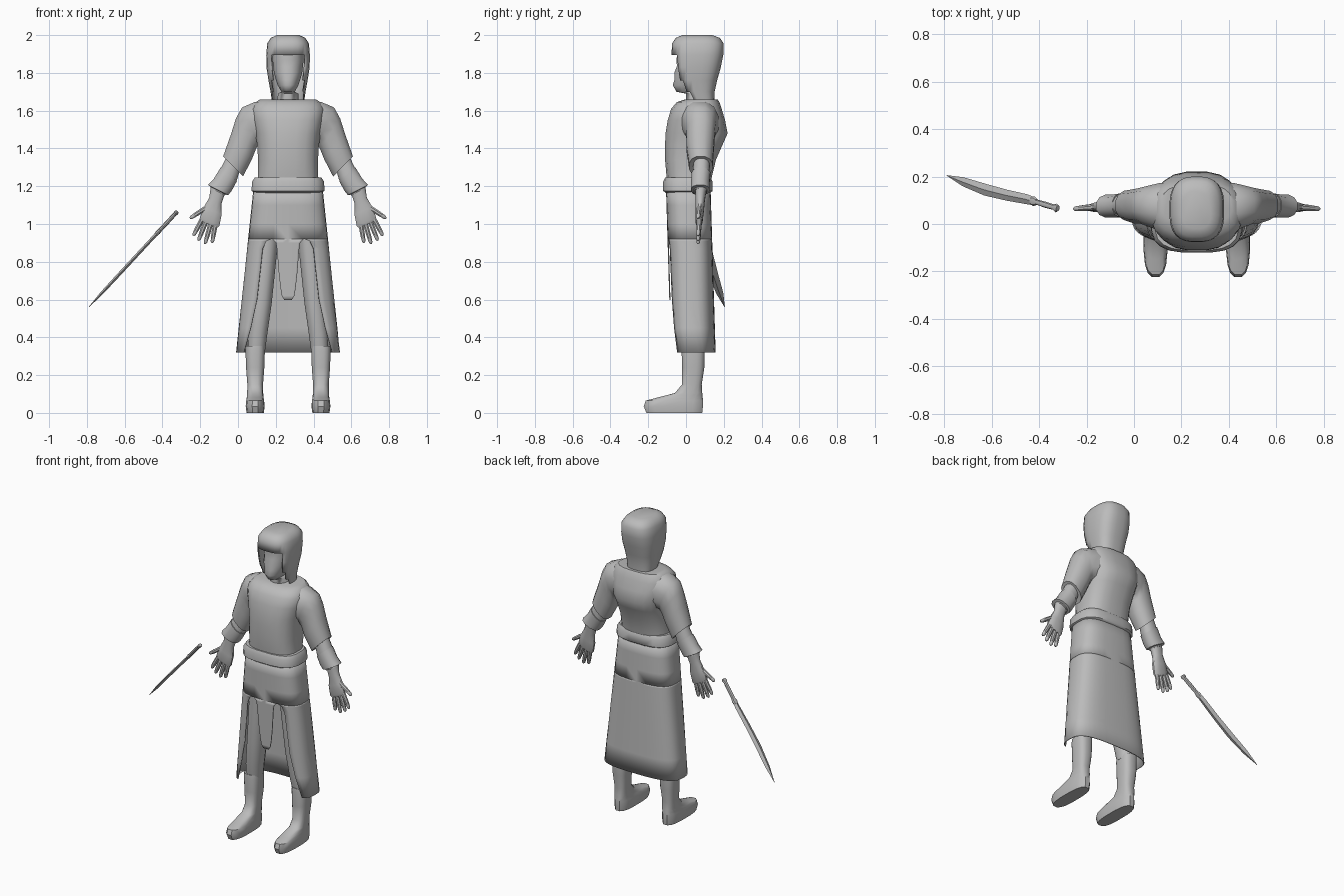
import bpy, bmesh, math
from mathutils import Vector

CX = 0.265  # the figure stands beside the sword, off centre
grey = bpy.data.materials.new("plain grey")
grey.diffuse_color = (0.5, 0.5, 0.5, 1)


def power(v, p):
    return math.copysign(abs(v) ** (2 / p), v)


def finish(name, bm, loc=(CX, 0, 0), mirror=False, angle=40, shell=0):
    bmesh.ops.remove_doubles(bm, verts=bm.verts, dist=0.0004)
    bmesh.ops.recalc_face_normals(bm, faces=bm.faces)
    me = bpy.data.meshes.new(name)
    bm.to_mesh(me)
    bm.free()
    me.materials.append(grey)
    ob = bpy.data.objects.new(name, me)
    ob.location = loc
    bpy.context.collection.objects.link(ob)
    bpy.ops.object.select_all(action='DESELECT')
    ob.select_set(True)
    bpy.context.view_layer.objects.active = ob
    bpy.ops.object.shade_smooth_by_angle(angle=math.radians(angle))
    if shell:
        m = ob.modifiers.new("thickness", 'SOLIDIFY')
        m.thickness = shell
    if mirror:
        ob.modifiers.new("other side", 'MIRROR')
    return ob


def skin(bm, rings, closed=True, caps=True):
    rows = [[bm.verts.new(p) for p in r] for r in rings]
    n = len(rows[0])
    for a, b in zip(rows, rows[1:]):
        for i in range(n if closed else n - 1):
            j = (i + 1) % n
            bm.faces.new((a[i], a[j], b[j], b[i]))
    if caps:
        bm.faces.new(rows[0])
        bm.faces.new(rows[-1])


def oval(xa, za, xb, zb, y0, y1, n=16, p=2.5):
    """Ring between two edge points in the front view, spanning y0..y1."""
    c = Vector(((xa + xb) / 2, (y0 + y1) / 2, (za + zb) / 2))
    a = Vector(((xa - xb) / 2, 0, (za - zb) / 2))
    b = Vector((0, (y1 - y0) / 2, 0))
    out = []
    for i in range(n):
        t = 2 * math.pi * (i + 0.5) / n
        out.append(c + a * power(math.cos(t), p) + b * power(math.sin(t), p))
    return out


def limb(name, rings, n=12, p=2.3, **kw):
    bm = bmesh.new()
    skin(bm, [oval(*r, n=n, p=p) for r in rings])
    return finish(name, bm, **kw)


def upright(rings, x=0):
    """Level rings given as (z, half width, front y, back y)."""
    return [(x + w, z, x - w, z, a, b) for z, w, a, b in rings]


# Tunic body and belt
limb("tunic", upright([
    (1.18, .170, -.095, .125), (1.26, .160, -.105, .140), (1.34, .160, -.112, .160),
    (1.42, .165, -.112, .195), (1.48, .175, -.110, .222), (1.55, .190, -.098, .208),
    (1.61, .195, -.080, .190), (1.645, .172, -.050, .178), (1.66, .150, -.005, .168)]), n=20, p=2.7)
limb("belt", upright([(1.165, .176, -.108, .13), (1.175, .195, -.122, .142), (1.225, .192, -.122, .142),
                      (1.245, .178, -.112, .13)]), n=20, p=3, angle=50)

# Sleeves, arms and bracers
limb("sleeve", [(.10, 1.655, .10, 1.42, -.04, .18), (.175, 1.65, .135, 1.42, -.03, .175),
                (.245, 1.62, .155, 1.42, -.01, .162), (.278, 1.56, .168, 1.395, 0, .155),
                (.303, 1.48, .190, 1.34, 0, .150), (.345, 1.36, .237, 1.25, .015, .142),
                (.335, 1.352, .247, 1.262, .028, .13)], mirror=True)
limb("arm", [(.32, 1.37, .25, 1.30, .04, .125), (.35, 1.31, .268, 1.235, .035, .125),
             (.37, 1.27, .285, 1.2, .03, .125), (.41, 1.19, .335, 1.15, .04, .11)], mirror=True)
limb("bracer", [(.358, 1.30, .27, 1.225, .028, .13), (.395, 1.24, .297, 1.175, .025, .125),
                (.426, 1.208, .315, 1.152, .026, .125), (.415, 1.2, .33, 1.155, .04, .11)], mirror=True)

# Hands: palm, four fingers and a thumb
limb("palm", [(.41, 1.20, .335, 1.155, .048, .108), (.418, 1.14, .352, 1.105, .05, .1),
              (.448, 1.09, .35, 1.05, .05, .095), (.468, 1.035, .362, .99, .05, .088),
              (.46, 1.015, .372, .98, .055, .083)], mirror=True)
digits = [(.455, 1.025, .502, .938), (.436, 1.01, .475, .912), (.41, 1.0, .44, .894),
          (.385, 1.0, .402, .9), (.435, 1.085, .52, 1.03)]
for k, (x0, z0, x1, z1) in enumerate(digits):
    d = Vector((x1 - x0, z1 - z0)).normalized()
    rings = []
    for f, r in ((0, .014), (.6, .013), (.92, .010), (1, .004)):
        x, z, y = x0 + (x1 - x0) * f, z0 + (z1 - z0) * f, .07 - .006 * f
        rings.append((x - d.y * r, z + d.x * r, x + d.y * r, z - d.x * r, y - r, y + r))
    limb("thumb" if k == 4 else f"finger_{k + 1}", rings, n=8, p=2, mirror=True)

# Legs and boots
limb("leg", [(.17, 1.0, .04, 1.0, -.06, .10), (.178, .8, .062, .8, -.055, .10),
             (.195, .58, .085, .58, -.045, .09), (.212, .42, .108, .42, -.03, .09),
             (.215, .33, .12, .33, -.015, .09)], mirror=True)
limb("boot", upright([
    (0, .046, -.212, .088), (.035, .051, -.226, .092), (.065, .048, -.215, .092),
    (.082, .045, -.15, .090), (.105, .043, -.06, .087), (.15, .042, -.022, .084),
    (.24, .049, -.022, .098), (.33, .052, -.024, .10), (.355, .051, -.022, .10),
    (.355, .044, -.015, .093)], x=.174), n=16, p=2.8, mirror=True)

# Skirt: closed top, then a back panel and a front flap beside two arched openings
SP = 3


def skirt_point(t, z):
    f = (1.19 - z) / .87
    w, y0, y1 = .183 + .092 * f, -.106 + .026 * f, .13 + .027 * f
    return Vector((w * power(math.cos(t), SP), (y0 + y1) / 2 + (y1 - y0) / 2 * power(math.sin(t), SP), z))


def edge_angle(x, z):
    w = .183 + .092 * (1.19 - z) / .87
    return math.acos((x / w) ** (SP / 2))


def fan(a, b, z, n=28):
    return [skirt_point(a + (b - a) * i / n, z) for i in range(n + 1)]


bm = bmesh.new()
skin(bm, [fan(-math.pi / 2, 1.5 * math.pi, z) for z in (1.19, 1.1, 1.0, .92)], False, False)
back = [(.92, .088), (.91, .115), (.87, .135), (.75, .148), (.6, .165), (.45, .198), (.32, .235)]
flap = [(.92, .082), (.9, .064), (.86, .058), (.75, .050), (.66, .040), (.62, .033), (.598, .02)]
rows = []
for z, x in back:
    a = edge_angle(x, z)
    rows.append(fan(-a, math.pi + a, z))
skin(bm, rows, False, False)
rows = []
for z, x in flap:
    a = edge_angle(x, z)
    rows.append(fan(-a, a - math.pi, z, 8))
skin(bm, rows, False, False)
finish("skirt", bm, angle=60, shell=.006)

# Head and neck
limb("head", upright([
    (1.62, .058, .0, .13), (1.69, .055, .0, .13), (1.70, .036, -.052, .12), (1.735, .056, -.072, .13),
    (1.765, .066, -.062, .14), (1.80, .076, -.064, .15), (1.835, .080, -.050, .15),
    (1.87, .084, -.052, .15), (1.93, .08, -.045, .15)]), n=16, p=2.2, angle=60)

# Hood with the face opening cut out
bm = bmesh.new()
skin(bm, [oval(*r, n=28, p=2.8) for r in upright([
    (1.645, .085, .01, .15), (1.70, .093, -.03, .152), (1.76, .104, -.056, .165), (1.83, .115, -.070, .185),
    (1.895, .116, -.077, .198), (1.955, .111, -.075, .20), (1.985, .092, -.055, .18), (2.0, .06, -.02, .14)])])
cut = []
for f in bm.faces:
    c = f.calc_center_median()
    if c.z < 1.895 and c.y < .04 and abs(c.x) < .088 and abs(f.normal.z) < .95:
        cut.append(f)
bmesh.ops.delete(bm, geom=cut, context='FACES')
finish("hood", bm, angle=50, shell=.008)

# Sword: diamond blade, guard, grip and pommel along one slanted axis
start, tip = Vector((-.325, .067, 1.062)), Vector((-.79, .205, .56))
d = (tip - start).normalized()
thick = Vector((.73, 0, -.68))
wide = thick.cross(d).normalized()
if wide.y < 0:
    wide = -wide
thick = d.cross(wide)


def blade_part(name, stations, n, angle):
    bm = bmesh.new()
    rings = []
    for f, w, t, off in stations:
        c = start.lerp(tip, f) + wide * off
        rings.append([c + wide * w * math.cos(2 * math.pi * i / n) + thick * t * math.sin(2 * math.pi * i / n)
                      for i in range(n)])
    skin(bm, rings)
    finish(name, bm, loc=(0, 0, 0), angle=angle)


blade_part("sword_blade", [(.2, .016, .009, 0), (.27, .021, .009, 0), (.45, .023, .009, -.008),
                           (.65, .025, .009, -.012), (.85, .019, .008, -.006), (1, .001, .001, 0)], 4, 25)
blade_part("sword_grip", [(.0, .011, .010, 0), (.1, .013, .011, 0), (.2, .011, .010, 0)], 8, 40)
blade_part("sword_guard", [(.185, .014, .010, 0), (.21, .021, .012, 0), (.235, .016, .010, 0)], 8, 40)
blade_part("sword_pommel", [(-.008, .013, .010, 0), (.005, .019, .012, 0), (.025, .013, .010, 0)], 8, 40)
